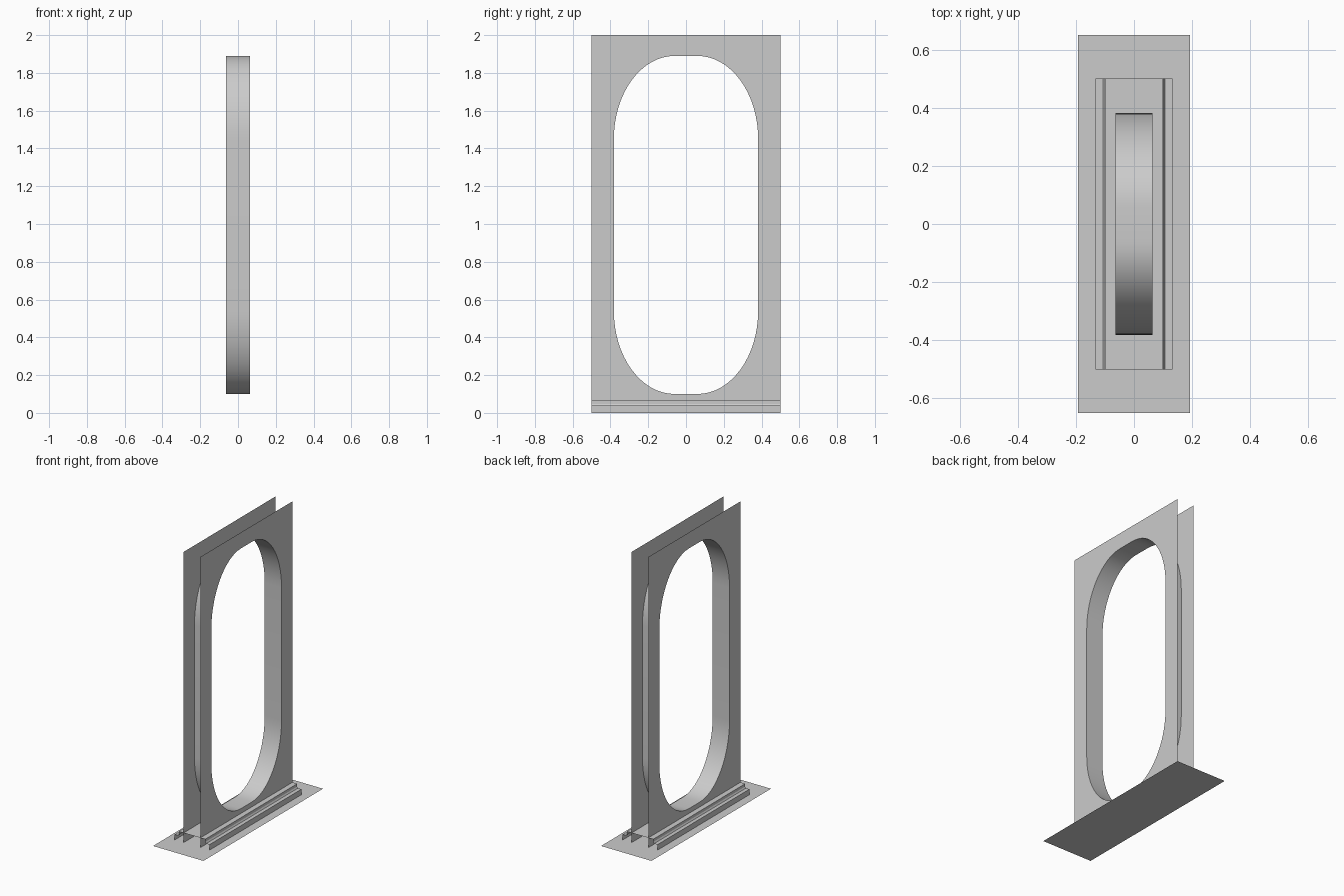
import bpy, bmesh, math

if "Cube" in bpy.data.objects:
    bpy.data.objects.remove(bpy.data.objects["Cube"])

HALF_GAP = 0.064          # panels sit at +/- this x
HALF_LEN = 0.5            # half depth of panels and plinth


def finish(name, bm, smooth=False):
    mesh = bpy.data.meshes.new(name)
    bm.to_mesh(mesh)
    bm.free()
    obj = bpy.data.objects.new(name, mesh)
    bpy.context.collection.objects.link(obj)
    if smooth:
        for p in mesh.polygons:
            p.use_smooth = True
    return obj


def opening_points(steps=16):
    """Rounded doorway outline in (y, z): four elliptical corners."""
    pts = []
    cy, cz, ry, rz, mid = 0.06, 0.455, 0.322, 0.44, 0.995
    for q, (sy, sz) in enumerate([(1, 1), (-1, 1), (-1, -1), (1, -1)]):
        for i in range(steps + 1):
            a = math.pi / 2 * (q + i / steps)
            pts.append((sy * cy + ry * math.cos(a), mid + sz * cz + rz * math.sin(a)))
    return pts


def loop(bm, pts, x):
    verts = [bm.verts.new((x, y, z)) for y, z in pts]
    edges = [bm.edges.new((v, verts[(i + 1) % len(verts)])) for i, v in enumerate(verts)]
    return verts, edges


def panel(name, x):
    bm = bmesh.new()
    outer = [(-HALF_LEN, 0), (HALF_LEN, 0), (HALF_LEN, 2), (-HALF_LEN, 2)]
    edges = loop(bm, outer, x)[1] + loop(bm, opening_points(), x)[1]
    bmesh.ops.triangle_fill(bm, use_beauty=True, use_dissolve=False,
                            edges=edges, normal=(math.copysign(1, x), 0, 0))
    for f in bm.faces:
        f.normal_update()
        if f.normal.x * x < 0:
            f.normal_flip()
    return finish(name, bm)


def sheet(name, profile, half_len):
    """Extrude an open (x, z) profile along y."""
    bm = bmesh.new()
    rows = [[bm.verts.new((x, y, z)) for x, z in profile] for y in (-half_len, half_len)]
    for i in range(len(profile) - 1):
        bm.faces.new((rows[0][i], rows[0][i + 1], rows[1][i + 1], rows[1][i]))
    return finish(name, bm)


# Two thin frame panels
panel("frame_panel_right", HALF_GAP)
panel("frame_panel_left", -HALF_GAP)

# Inner lining joining the two openings
bm = bmesh.new()
a = loop(bm, opening_points(), -HALF_GAP)[0]
b = loop(bm, opening_points(), HALF_GAP)[0]
for i in range(len(a)):
    j = (i + 1) % len(a)
    bm.faces.new((a[i], b[i], b[j], a[j]))
for f in bm.faces:
    f.normal_update()
    c = f.calc_center_median()
    if f.normal.y * c.y + f.normal.z * (c.z - 0.995) > 0:
        f.normal_flip()
finish("opening_lining", bm, smooth=True)

# Stepped plinth, open at both ends
half = [(0.1, 0.067), (0.1, 0.048), (0.106, 0.038), (0.132, 0.038), (0.132, 0)]
sheet("stepped_plinth", [(-x, z) for x, z in reversed(half)] + half, HALF_LEN)

# Flat ground plate
sheet("base_plate", [(-0.192, 0), (0.192, 0)], 0.65)
